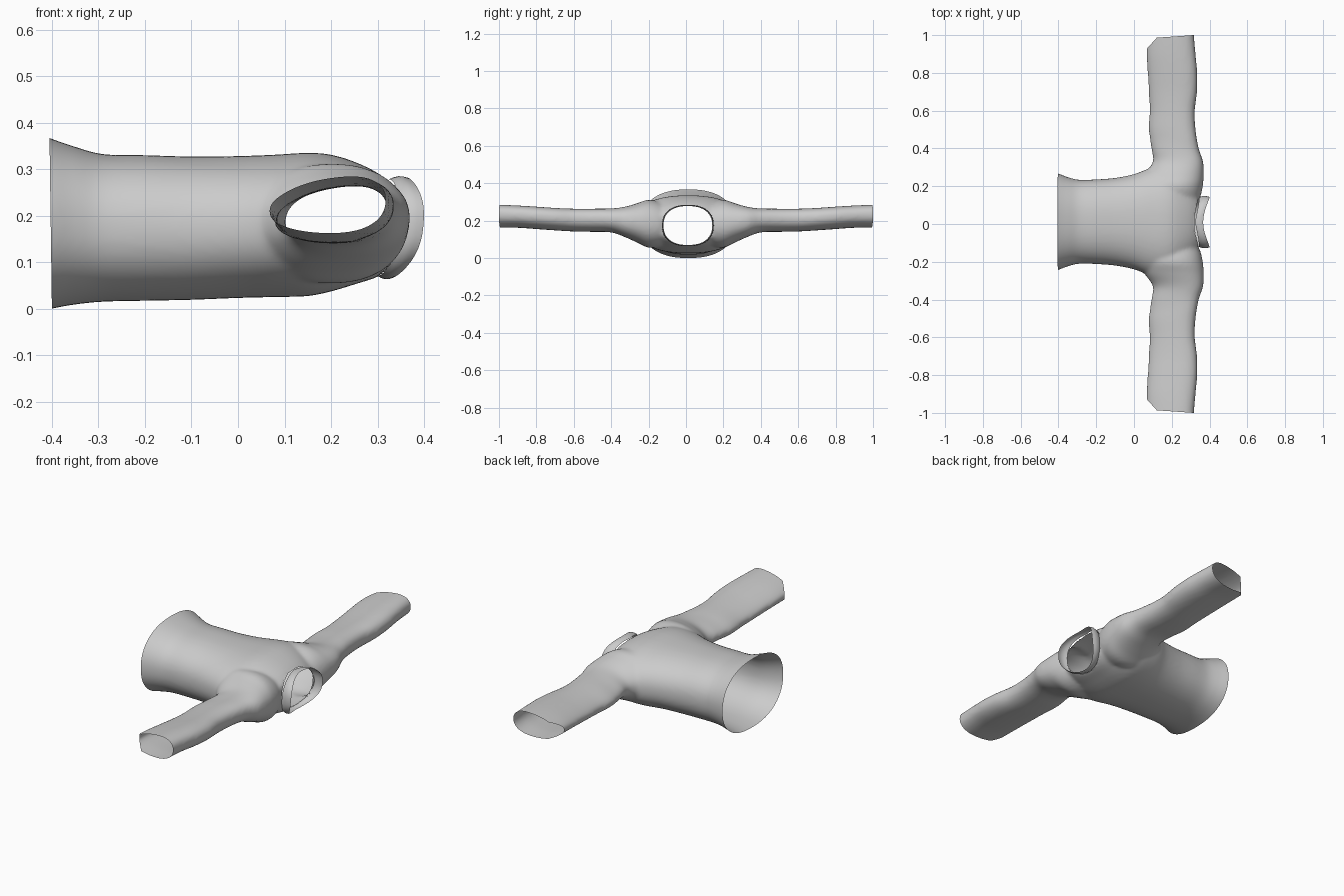
import bpy, bmesh
from math import sin, cos, pi, copysign, atan2
from mathutils import Vector

if "Cube" in bpy.data.objects:
    bpy.data.objects.remove(bpy.data.objects["Cube"])

N = 56


def se(v, p):
    return copysign(abs(v) ** p, v)


def resample(rows, steps=5):
    # Catmull-Rom through the station rows
    out = []
    for i in range(len(rows) - 1):
        p = [rows[max(0, min(len(rows) - 1, i + k))] for k in (-1, 0, 1, 2)]
        for s in range(steps):
            t = s / steps
            out.append([0.5 * (2 * b + (c - a) * t + (2 * a - 5 * b + 4 * c - d) * t * t
                               + (3 * b - a - 3 * c + d) * t ** 3) for a, b, c, d in zip(*p)])
    return out + [list(rows[-1])]


def loft(bm, rings, cap=True):
    vs = [[bm.verts.new(c) for c in r] for r in rings]
    faces = []
    for a, b in zip(vs, vs[1:]):
        for i in range(N):
            j = (i + 1) % N
            faces.append(bm.faces.new((a[i], a[j], b[j], b[i])))
    if cap:
        faces += [bm.faces.new(vs[0][::-1]), bm.faces.new(vs[-1])]
    bmesh.ops.recalc_face_normals(bm, faces=faces)


def make_object(bm, name):
    me = bpy.data.meshes.new(name)
    bm.to_mesh(me)
    bm.free()
    ob = bpy.data.objects.new(name, me)
    bpy.context.collection.objects.link(ob)
    bpy.context.view_layer.objects.active = ob
    return ob


angles = [2 * pi * i / N for i in range(N)]
bm = bmesh.new()

# torso: x, half width, z low, z high
torso = [(-.46, .275, -.015, .39), (-.40, .255, .0, .365), (-.35, .236, .009, .348),
         (-.29, .222, .015, .332), (-.2, .224, .017, .330), (-.1, .232, .019, .327), (0, .252, .023, .328),
         (.08, .282, .025, .331), (.15, .295, .027, .335), (.2, .285, .037, .331),
         (.25, .25, .052, .316), (.30, .205, .068, .292), (.34, .16, .09, .262)]
rings = []
for x, hw, lo, hi in resample(torso):
    rings.append([(x, .012 + hw * se(cos(a), .85), (lo + hi) / 2 + (hi - lo) / 2 * se(sin(a), .9))
                  for a in angles])
loft(bm, rings)

# shoulders and sleeves: y, x low, x high, z low, z high
half = [(0, .04, .305, .08, .27), (.08, .04, .32, .075, .28), (.14, .04, .35, .06, .30), (.2, .04, .364, .055, .312),
        (.26, .055, .369, .08, .295), (.33, .10, .366, .11, .275), (.4, .092, .343, .133, .266),
        (.5, .078, .326, .135, .264), (.6, .082, .322, .137, .264), (.7, .078, .334, .143, .268),
        (.8, .072, .335, .15, .275), (.9, .066, .326, .157, .281), (1.0, .066, .318, .157, .285), (1.08, .066, .318, .16, .285)]
rows = [(-r[0],) + r[1:] for r in half[:0:-1]] + half
rings = []
for y, x0, x1, lo, hi in resample(rows):
    k = min(1, max(0, (abs(y) - .2) / .25))   # section turns into a teardrop along the sleeve
    ring = []
    for a in angles:
        z = (lo + hi) / 2 + (hi - lo) / 2 * (se(sin(a), .9) * (1 + .22 * k * cos(a)) * (1 - .08 * k)
                                            + .18 * k * cos(a))
        ring.append(((x0 + x1) / 2 + (x1 - x0) / 2 * se(cos(a), .9), y, z))
    rings.append(ring)
loft(bm, rings)

# blend both into one cloth skin
body = make_object(bm, "jacket_body")
m = body.modifiers.new("skin", 'REMESH')
m.mode = 'VOXEL'
m.voxel_size = .009
bpy.ops.object.modifier_apply(modifier="skin")
m = body.modifiers.new("soften", 'SMOOTH')
m.factor = .5
m.iterations = 10
bpy.ops.object.modifier_apply(modifier="soften")

bm = bmesh.new()
bm.from_mesh(body.data)


def cut(co, no):
    bmesh.ops.bisect_plane(bm, geom=bm.verts[:] + bm.edges[:] + bm.faces[:], plane_co=co,
                           plane_no=no, clear_outer=True)


# open hem and slanted cuffs
cut((-.40, 0, 0), (-1, 0, -.014))
for s in (-1, 1):
    cut((.316, s, .2), (-.07, s, 0))
    cut((.115, s * .98, .2), (-1, s * .9, 0))

# neck hole
NY, NZ, RY, RZ, P = .01, .174, .13, .104, .85


def neck_pt(a, grow=1.0):
    return NY + grow * RY * se(cos(a), P), NZ + grow * RZ * se(sin(a), P)


def neck_value(c):
    return (abs(c.y - NY) / RY) ** (2 / P) + (abs(c.z - NZ) / RZ) ** (2 / P)


hole = [f for f in bm.faces if f.calc_center_median().x > .2 and neck_value(f.calc_center_median()) < 1]
bmesh.ops.delete(bm, geom=hole, context='FACES')
for v in bm.verts:
    if v.is_boundary and v.co.x > .2 and abs(v.co.y) < .2:
        g = neck_value(v.co) ** (-P / 2)
        v.co.y = NY + (v.co.y - NY) * g
        v.co.z = NZ + (v.co.z - NZ) * g
body = make_object(bm, "jacket_body")
old = [o for o in bpy.data.objects if o != body]
for o in old:
    bpy.data.objects.remove(o)
body.name = "jacket_body"

# stand-up collar: low at front and back, rising to a tip on each side
bm = bmesh.new()
rings = []
for t in (0, .25, .5, .75, 1):
    ring = []
    for a in angles:
        c, s = abs(cos(a)), sin(a)
        base = .312 + .012 * s + .03 * c
        rim = .35 + .016 * s + .048 * c ** 1.6
        y, z = neck_pt(a, 1.0 + .05 * sin(pi * t) + .03 * t)
        ring.append((base + (rim - base) * t, y, z))
    rings.append(ring)
loft(bm, rings, cap=False)
collar = make_object(bm, "collar")

for o in (body, collar):
    for p in o.data.polygons:
        p.use_smooth = True
